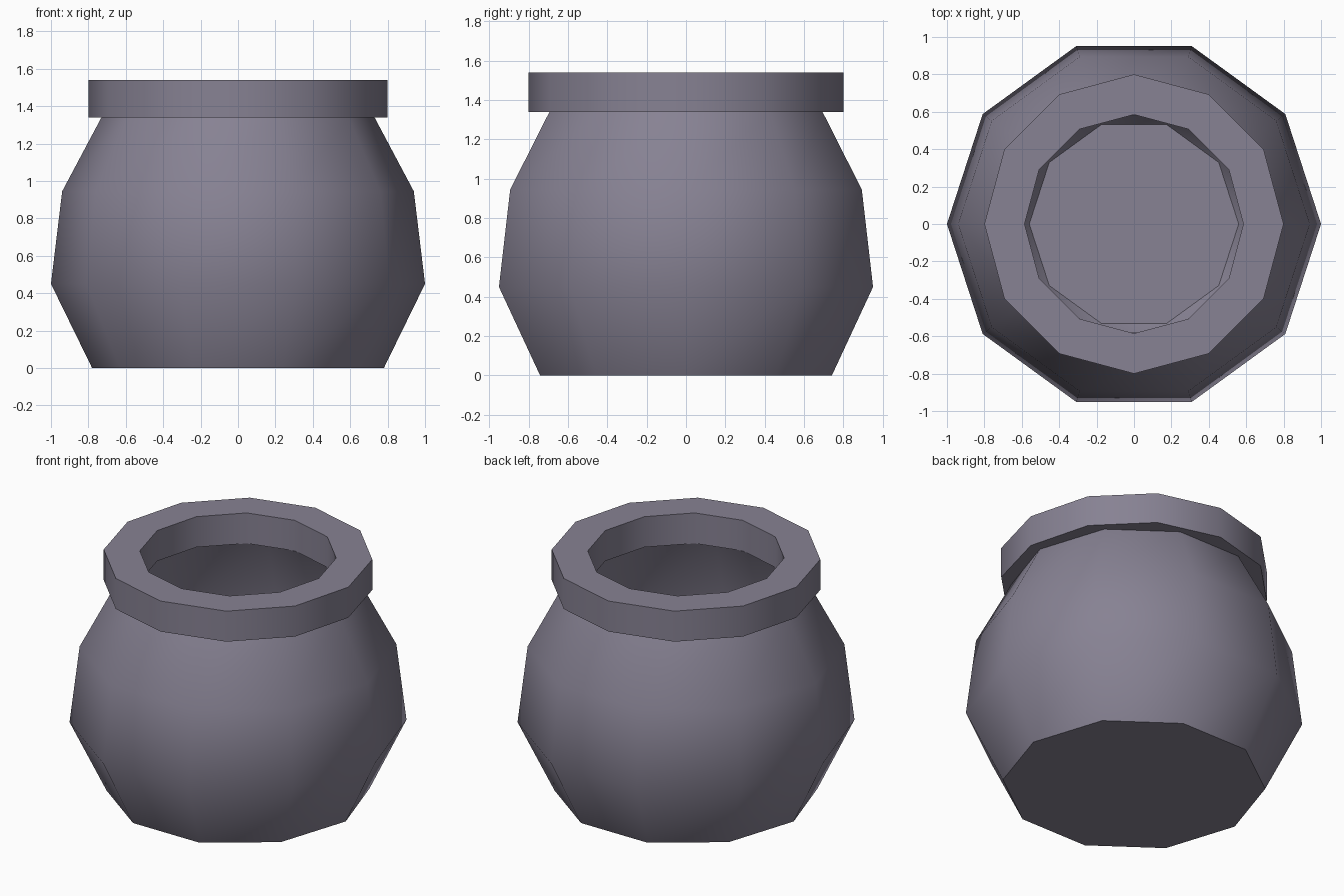
import bpy
import bmesh
import math

cube = bpy.data.objects.get("Cube")
if cube:
    bpy.data.objects.remove(cube, do_unlink=True)

clay = bpy.data.materials.new("grey_violet_clay")
clay.use_nodes = True
clay.diffuse_color = (0.242, 0.223, 0.292, 1)
clay.node_tree.nodes["Principled BSDF"].inputs["Base Color"].default_value = clay.diffuse_color


def lathe(name, profile, sides, closed=False):
    """Spin (radius, height) points into rings; an open profile gets end caps."""
    bm = bmesh.new()
    rings = []
    for radius, z in profile:
        angles = [math.tau * i / sides for i in range(sides)]
        rings.append([bm.verts.new((radius * math.cos(a), radius * math.sin(a), z)) for a in angles])
    pairs = list(zip(rings, rings[1:]))
    if closed:
        pairs.append((rings[-1], rings[0]))
    else:
        bm.faces.new(rings[0][::-1])
        bm.faces.new(rings[-1])
    for low, high in pairs:
        for i in range(sides):
            j = (i + 1) % sides
            bm.faces.new((low[i], low[j], high[j], high[i]))
    bmesh.ops.recalc_face_normals(bm, faces=bm.faces)
    mesh = bpy.data.meshes.new(name)
    bm.to_mesh(mesh)
    bm.free()
    mesh.materials.append(clay)
    obj = bpy.data.objects.new(name, mesh)
    bpy.context.collection.objects.link(obj)
    bpy.ops.object.select_all(action='DESELECT')
    obj.select_set(True)
    bpy.context.view_layer.objects.active = obj
    bpy.ops.object.shade_smooth_by_angle(angle=math.radians(45))
    return obj


# Ten-sided pot: outer wall up from the base, then inner wall down to the floor
outer = [(0.78, 0), (1.0, 0.45), (0.94, 0.945), (0.73, 1.34)]
inner = [(0.61, 1.34), (0.78, 0.92), (0.82, 0.5), (0.56, 0.15)]
lathe("pot_body", outer + inner, 10)

# Twelve-sided collar around the mouth
lathe("pot_rim", [(0.8, 1.34), (0.8, 1.54), (0.585, 1.54), (0.585, 1.34)], 12, closed=True)
